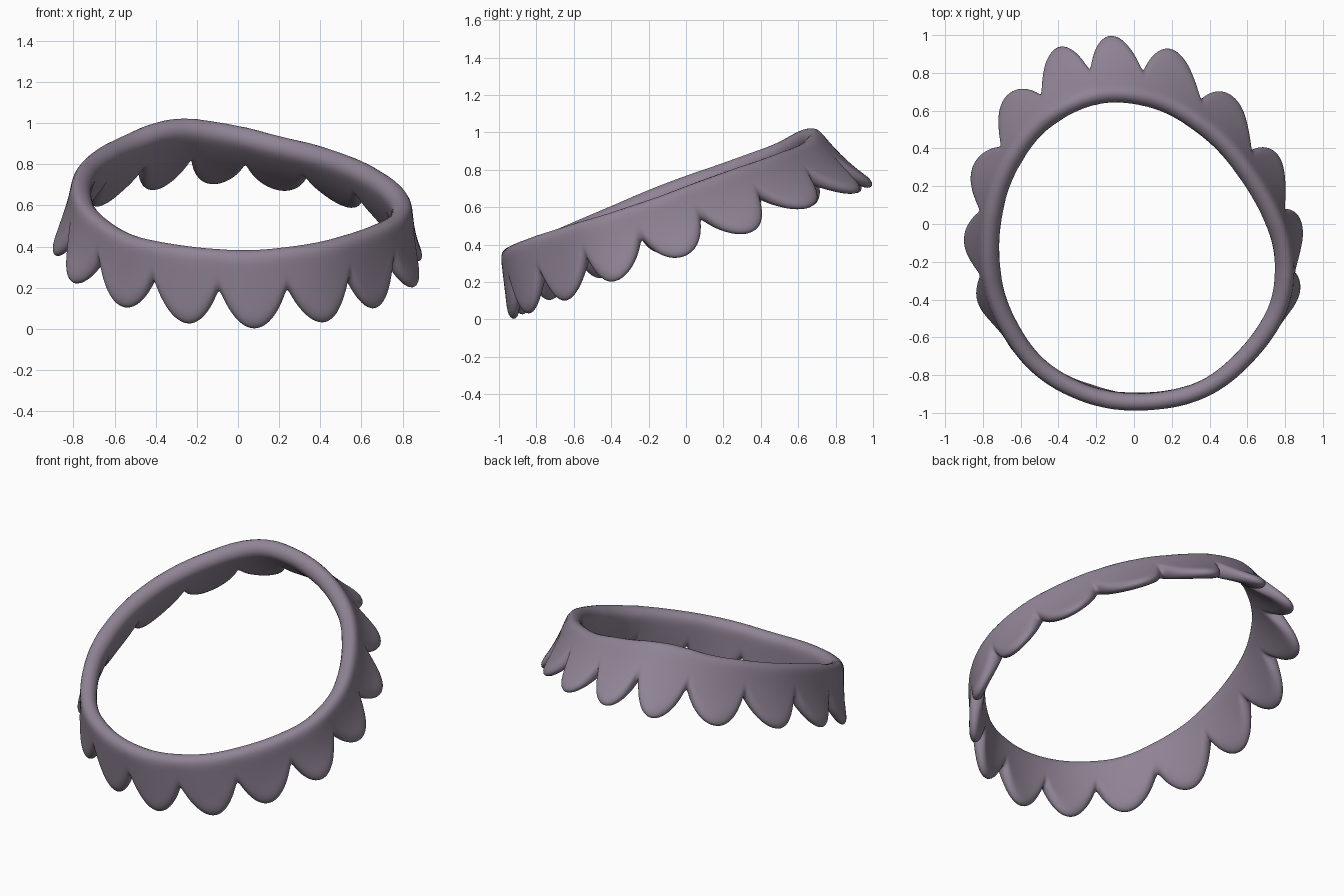
import bpy, bmesh, math
from mathutils import Vector

if "Cube" in bpy.data.objects:
    bpy.data.objects.remove(bpy.data.objects["Cube"])

# Crest of the rim and tip of the flap for each of the 16 scallops
RIM = [(.06, -.945, .385), (.37, -.875, .42), (.62, -.67, .49), (.765, -.42, .565),
       (.78, -.15, .655), (.67, .12, .755), (.46, .40, .85), (.19, .59, .92),
       (-.08, .655, .985), (-.31, .61, 1.005), (-.53, .46, .93), (-.69, .20, .835),
       (-.75, -.11, .725), (-.71, -.42, .595), (-.53, -.73, .465), (-.25, -.905, .405)]
TIP = [(.08, -.92, .0), (.42, -.835, .03), (.67, -.635, .10), (.86, -.37, .205),
       (.88, -.01, .335), (.765, .35, .465), (.53, .665, .60), (.21, .92, .68),
       (-.12, .995, .71), (-.41, .93, .68), (-.68, .665, .60), (-.85, .29, .485),
       (-.89, -.09, .36), (-.805, -.43, .225), (-.56, -.715, .105), (-.25, -.87, .025)]
COLS, ROWS = 28, 18          # columns per scallop, rows down each face
N = len(RIM)


def loop_point(pts, u):
    """Closed Catmull-Rom curve through pts."""
    i, t = math.floor(u), u - math.floor(u)
    a, b, c, d = (Vector(pts[(i + k) % N]) for k in (-1, 0, 1, 2))
    return .5 * (2*b + (c - a)*t + (2*a - 5*b + 4*c - d)*t*t + (3*b - a - 3*c + d)*t**3)


def middle(u):
    return (loop_point(RIM, u) + loop_point(TIP, u)) / 2


def section(u):
    """Rounded cross-section of the band, cut off at the scalloped edge."""
    p = abs(u - round(u)) * 2
    tongue = max(0, 1 - p**2)**.85
    rim, tip = loop_point(RIM, u), loop_point(TIP, u)
    full = tip - rim
    length = full.length * (.48 + .52 * tongue)
    down = full.normalized()
    out = (middle(u + .1) - middle(u - .1)).cross(-down).normalized()
    back = max(0, min(1, (rim.y + .9) / .6))
    thick = .05 + .008 * back                 # rim is heavier away from the front

    def point(k, side):
        f = (1 - math.cos(math.pi * k / ROWS)) / 2
        s = f * length
        h = thick + (.034 - thick) * min(1, 1.3 * s / full.length)
        for e, r in ((s, .055), (length - s, .07)):
            if e < r:
                h *= math.sqrt(max(0, 1 - (1 - e / r)**2))
        # the flap dips in a little below the rim, then flares
        dip = .018 * back * math.sin(math.pi * min(1, s / full.length))
        return rim + down * s + out * (h * side - dip)

    return ([point(k, 1) for k in range(ROWS + 1)] +
            [point(k, -1) for k in range(ROWS - 1, 0, -1)])


# Scalloped collar: cross-sections joined all the way round
bm = bmesh.new()
rings = [[bm.verts.new(co) for co in section(i / COLS)] for i in range(N * COLS)]
for i, ring in enumerate(rings):
    nxt = rings[(i + 1) % len(rings)]
    for j in range(len(ring)):
        k = (j + 1) % len(ring)
        bm.faces.new((ring[j], ring[k], nxt[k], nxt[j])).smooth = True
for _ in range(3):
    bmesh.ops.smooth_vert(bm, verts=bm.verts, factor=.5, use_axis_x=True,
                          use_axis_y=True, use_axis_z=True)
bmesh.ops.recalc_face_normals(bm, faces=bm.faces)
mesh = bpy.data.meshes.new("scalloped_collar")
bm.to_mesh(mesh)
bm.free()
collar = bpy.data.objects.new("scalloped_collar", mesh)
bpy.context.collection.objects.link(collar)
mat = bpy.data.materials.new("mauve")
mat.diffuse_color = (.28, .23, .30, 1)
mat.use_nodes = True
mat.node_tree.nodes["Principled BSDF"].inputs["Base Color"].default_value = mat.diffuse_color
mesh.materials.append(mat)
